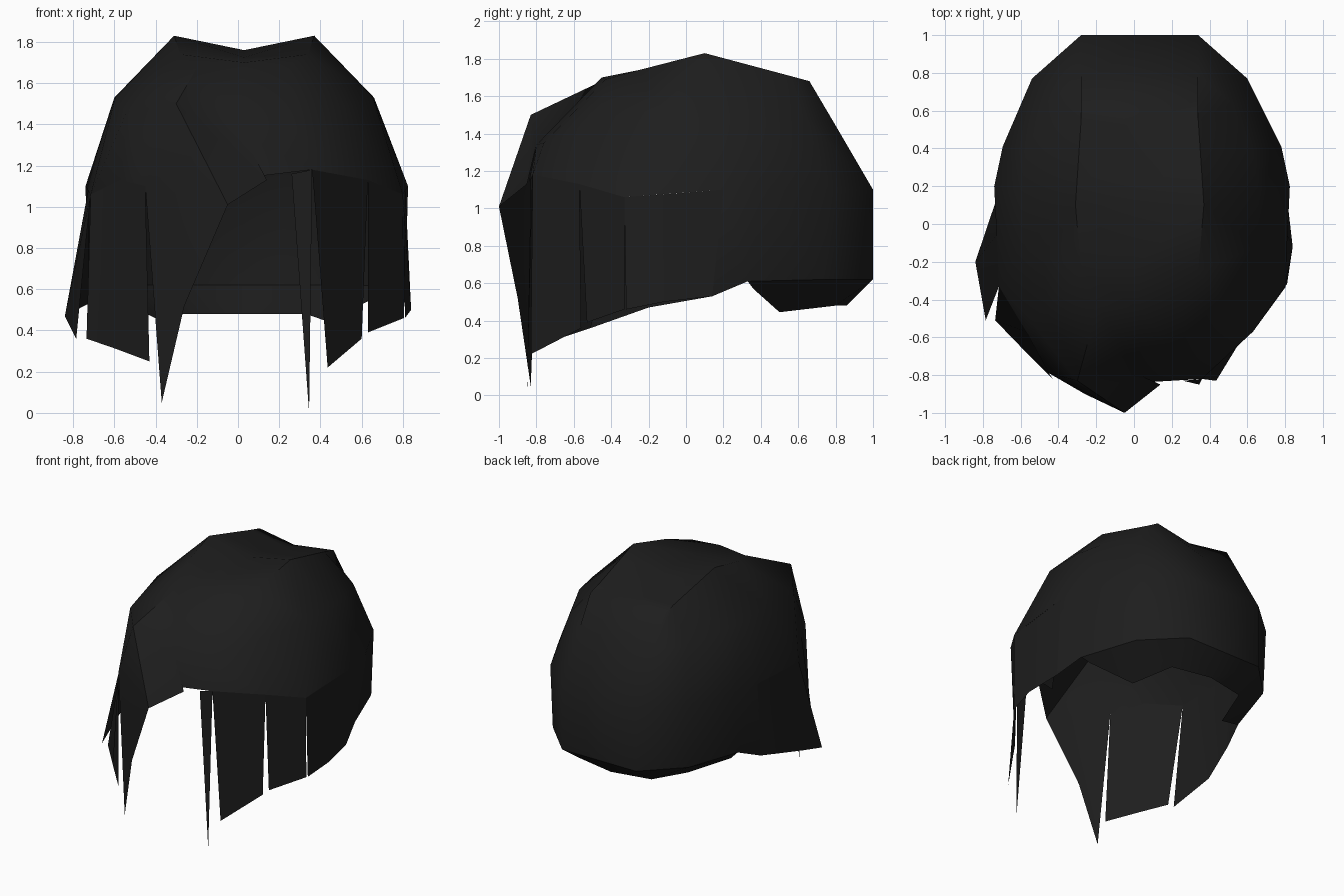
import bpy, bmesh, math

if "Cube" in bpy.data.objects:
    bpy.data.objects.remove(bpy.data.objects["Cube"])

black = bpy.data.materials.new("soft_black_hair")
black.diffuse_color = (0.0125, 0.0125, 0.0125, 1)
black.use_nodes = True
black.node_tree.nodes["Principled BSDF"].inputs["Base Color"].default_value = black.diffuse_color
CX = 0.03  # symmetry line of the hair shell


def make(name, verts, faces):
    me = bpy.data.meshes.new(name)
    me.from_pydata(verts, [], faces)
    ob = bpy.data.objects.new(name, me)
    bpy.context.collection.objects.link(ob)
    me.materials.append(black)
    bm = bmesh.new()
    bm.from_mesh(me)
    bmesh.ops.remove_doubles(bm, verts=bm.verts, dist=0.001)
    bmesh.ops.recalc_face_normals(bm, faces=bm.faces)
    bm.to_mesh(me)
    bm.free()
    bpy.context.view_layer.objects.active = ob
    ob.select_set(True)
    bpy.ops.object.shade_smooth_by_angle(angle=math.radians(45))
    ob.select_set(False)
    return ob


# Half rings of the shell, front centre round to back centre
crown = [(0, -.45, 1.70), (.22, -.43, 1.69), (.31, -.25, 1.74), (.34, .10, 1.83),
         (.33, .25, 1.79), (.32, .40, 1.75), (.31, .55, 1.71), (.31, .66, 1.68), (0, .63, 1.65)]
upper = [(0, -.80, 1.34), (.27, -.76, 1.35), (.49, -.47, 1.48), (.625, -.12, 1.53),
         (.63, .18, 1.53), (.60, .38, 1.52), (.49, .64, 1.48), (.31, .79, 1.46), (0, .79, 1.46)]
brow = [(0, -.84, 1.14), (.33, -.82, 1.18), (.60, -.57, 1.13), (.77, -.33, 1.06),
        (.795, .20, 1.10), (.75, .41, 1.10), (.57, .77, 1.10), (.31, 1.0, 1.10), (0, 1.0, 1.10)]
hem = [None, None, None, None, (.78, .14, .53),
       (.72, .33, .61), (.57, .74, .62), (.31, 1.0, .62), (0, 1.0, .62)]
nape = [None] * 5 + [(.66, .36, .57), (.40, .50, .445), (.30, .80, .48), (0, .86, .48)]


def place(p, s):
    # Mirror a half-ring point; the left side is slightly narrower
    x = CX + s * p[0]
    return (x + (.025 if s < 0 and p[0] > .7 else 0), p[1], p[2])


# Hair shell: bridge the half rings on both sides, then cap the crown
verts, faces = [], []


def add(points):
    start = len(verts)
    verts.extend(points)
    faces.append(list(range(start, len(verts))))


for s in (1, -1):
    for row, (a, b) in enumerate(((crown, upper), (upper, brow), (brow, hem), (hem, nape))):
        for i in range(8):
            quad = (a[i], a[i + 1], b[i + 1], b[i])
            under_forelock = s < 0 and row < 2 and i < 3
            if None not in quad and not under_forelock:
                add([place(p, s) for p in quad])
    mid = [(0, y, z) for y, z in ((-.45, 1.70), (-.2, 1.725), (.1, 1.76), (.25, 1.74),
                                  (.4, 1.71), (.52, 1.68), (.63, 1.65))]
    rim = crown[1:8]
    for i in range(6):
        add([place(p, s) for p in (mid[i], mid[i + 1], rim[i + 1], rim[i])])

# Swept forelock, replacing the front left of the shell
fore = [(-.30, -.83, 1.50), (-.45, -.79, 1.10), (-.37, -.83, .05), (-.26, -.90, .52),
        (-.05, -1.0, 1.01), (.14, -.85, 1.13), place(upper[0], 1), place(crown[1], -1),
        (-.54, -.52, 1.46), place(brow[2], -1), place(upper[3], -1), place(brow[3], -1),
        place(crown[2], -1), place(crown[0], 1)]
for f in [(1, 2, 3), (1, 3, 4), (0, 1, 4), (0, 4, 5), (0, 5, 6), (0, 6, 7), (6, 13, 7),
          (0, 7, 8), (0, 8, 1), (8, 9, 1), (8, 10, 11, 9), (7, 12, 8), (12, 10, 8)]:
    add([fore[i] for i in f])
add([place(crown[2], -1), place(crown[3], -1), place(upper[3], -1)])
make("hair_shell", verts, faces)


# Hanging locks: strip between a top edge and a bottom edge
def lock(name, top, bottom):
    n = len(top)
    make(name, top + bottom, [(i, i + 1, n + i + 1, n + i) for i in range(n - 1)])


temple_r, corner_r, ear_r = (place(brow[i], 1) for i in (2, 3, 4))
temple_l, corner_l, ear_l = (place(brow[i], -1) for i in (2, 3, 4))
make("thin_strand", [(.26, -.83, 1.16), (.36, -.82, 1.18), (.345, -.85, 0)], [(0, 1, 2)])
lock("right_front_lock", [(.36, -.82, 1.18), temple_r], [(.435, -.83, .22), (.60, -.56, .36)])
lock("right_temple_lock", [temple_r, corner_r], [(.63, -.53, .39), (.805, -.33, .46)])
lock("right_side_lock", [corner_r, (.812, -.06, 1.08), ear_r],
     [(.81, -.32, .46), (.84, -.12, .50), place(hem[4], 1)])
lock("left_front_lock", [(-.45, -.79, 1.10), temple_l, corner_l],
     [(-.43, -.82, .25), (-.59, -.66, .31), (-.735, -.51, .36)])
lock("left_side_lock", [corner_l, (-.727, -.06, 1.08), ear_l],
     [(-.785, -.51, .36), (-.84, -.20, .47), place(hem[4], -1)])
